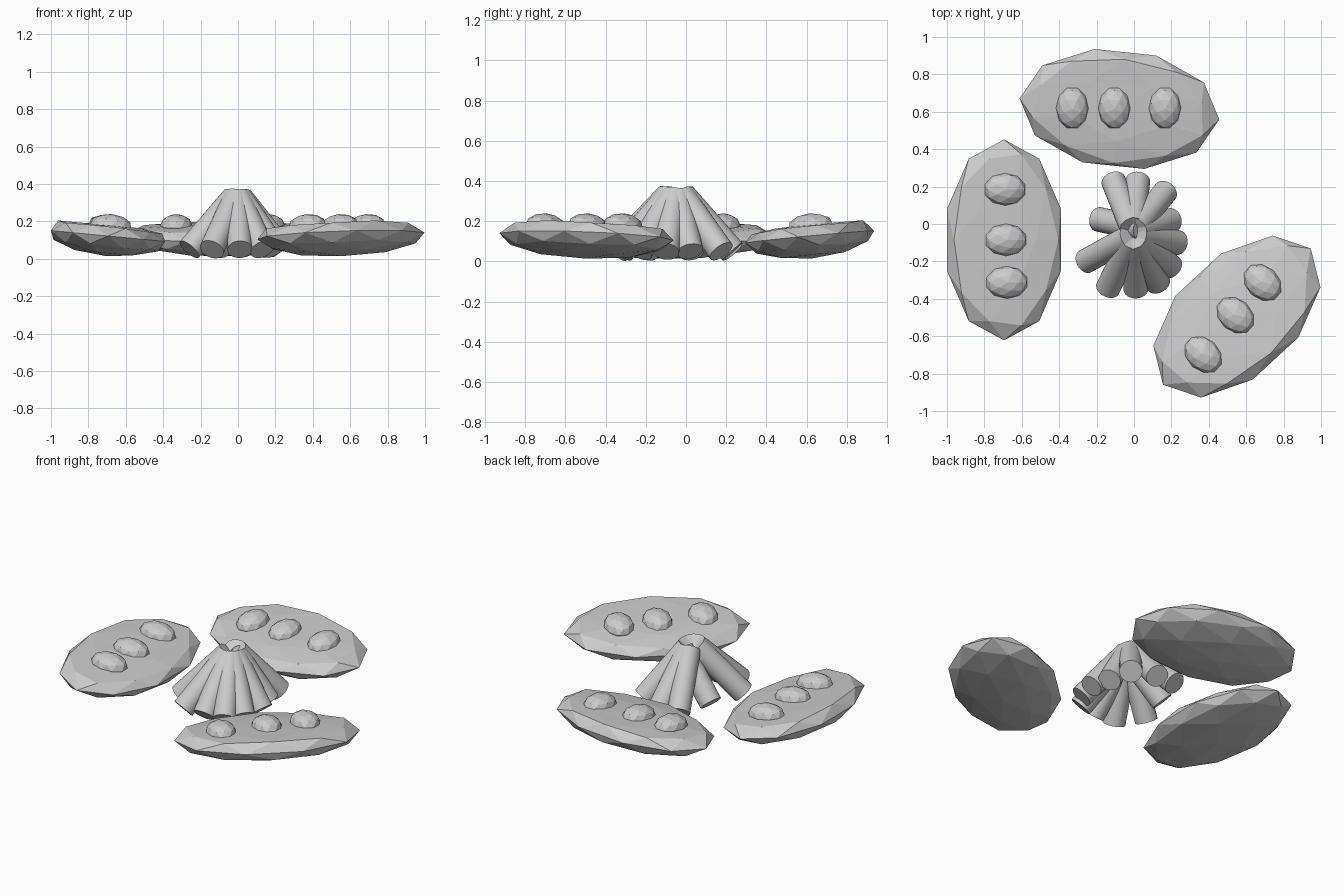
import bpy, bmesh, math
from mathutils import Vector, Matrix

if "Cube" in bpy.data.objects:
    bpy.data.objects.remove(bpy.data.objects["Cube"])

grey = bpy.data.materials.new("plain_grey")
grey.diffuse_color = (0.6, 0.6, 0.6, 1)
grey.use_nodes = True
grey.node_tree.nodes["Principled BSDF"].inputs["Base Color"].default_value = grey.diffuse_color


def finish(name, bm, matrix):
    bm.transform(matrix)
    me = bpy.data.meshes.new(name)
    bm.to_mesh(me)
    bm.free()
    me.materials.append(grey)
    ob = bpy.data.objects.new(name, me)
    bpy.context.collection.objects.link(ob)
    return ob


def place(loc, spin, tilt=0):
    return (Matrix.Translation(loc) @ Matrix.Rotation(math.radians(spin), 4, 'Z')
            @ Matrix.Rotation(math.radians(tilt), 4, 'Y'))


# Stone bench: faceted ellipsoid with its top pressed nearly flat, outer side raised
def bench(name, x, y, spin):
    bm = bmesh.new()
    bmesh.ops.create_icosphere(bm, subdivisions=2, radius=1)
    for v in bm.verts:
        if v.co.z > 0.45 and v.co.x > -0.8:
            v.co.z = 0.45 + (v.co.z - 0.45) * 0.2
        if 0 < v.co.z < 0.48 and v.co.x > 0.6:   # softer inner lip
            v.co.z -= 0.08
    scale = Matrix.Diagonal((0.322, 0.537, 0.108, 1))
    finish(name, bm, place((x, y, 0.122), spin, 5.5) @ scale)


# Pebble seat: small faceted egg half sunk in the bench
def seat(name, x, y, spin):
    bm = bmesh.new()
    bmesh.ops.create_icosphere(bm, subdivisions=2, radius=1)
    scale = Matrix.Diagonal((0.114, 0.087, 0.062, 1))
    finish(name, bm, place((x, y, 0.177), spin, 5.5) @ scale)


# Log: cylinder leaning from its foot towards the middle of the fire
def log(name, foot, top, r=0.066):
    a, b = Vector(foot), Vector(top)
    d = b - a
    bm = bmesh.new()
    bmesh.ops.create_cone(bm, cap_ends=True, segments=32, radius1=r, radius2=r, depth=d.length)
    m = Matrix.Translation((a + b) / 2) @ d.to_track_quat('Z', 'Y').to_matrix().to_4x4()
    ob = finish(name, bm, m)
    bpy.context.view_layer.objects.active = ob
    ob.select_set(True)
    bpy.ops.object.shade_smooth_by_angle(angle=math.radians(30))
    ob.select_set(False)


# Three benches with three seats each
groups = [
    ("back", (-0.078, 0.615, 264), 270, [(-0.33, 0.62), (-0.105, 0.62), (0.165, 0.62)]),
    ("left", (-0.695, -0.085, 0), 0, [(-0.69, 0.185), (-0.685, -0.085), (-0.68, -0.312)]),
    ("right", (0.55, -0.495, 132.7), 138, [(0.687, -0.313), (0.542, -0.488), (0.37, -0.698)]),
]
for side, b, seat_spin, seats in groups:
    bench(side + "_bench", *b)
    for i, (x, y) in enumerate(seats):
        seat(f"{side}_seat_{i + 1}", x, y, seat_spin)

# Ring of leaning logs, one shallow log crossing over the middle
feet = [(-0.11, 0.23), (0.02, 0.23), (0.17, 0.175), (0.20, 0.02), (0.235, -0.10), (0.20, -0.23),
        (0.13, -0.32), (0.01, -0.35), (-0.14, -0.345), (-0.26, -0.2)]
for i, (x, y) in enumerate(feet):
    out = (Vector((x, y)) - Vector((-0.01, -0.045))).normalized()
    log(f"log_{i + 1}", (x, y, 0.05), (-0.005 + out.x * 0.02, -0.05 + out.y * 0.035, 0.328))
log("crossing_log", (-0.19, 0.025, 0.05), (0.045, -0.025, 0.31))
